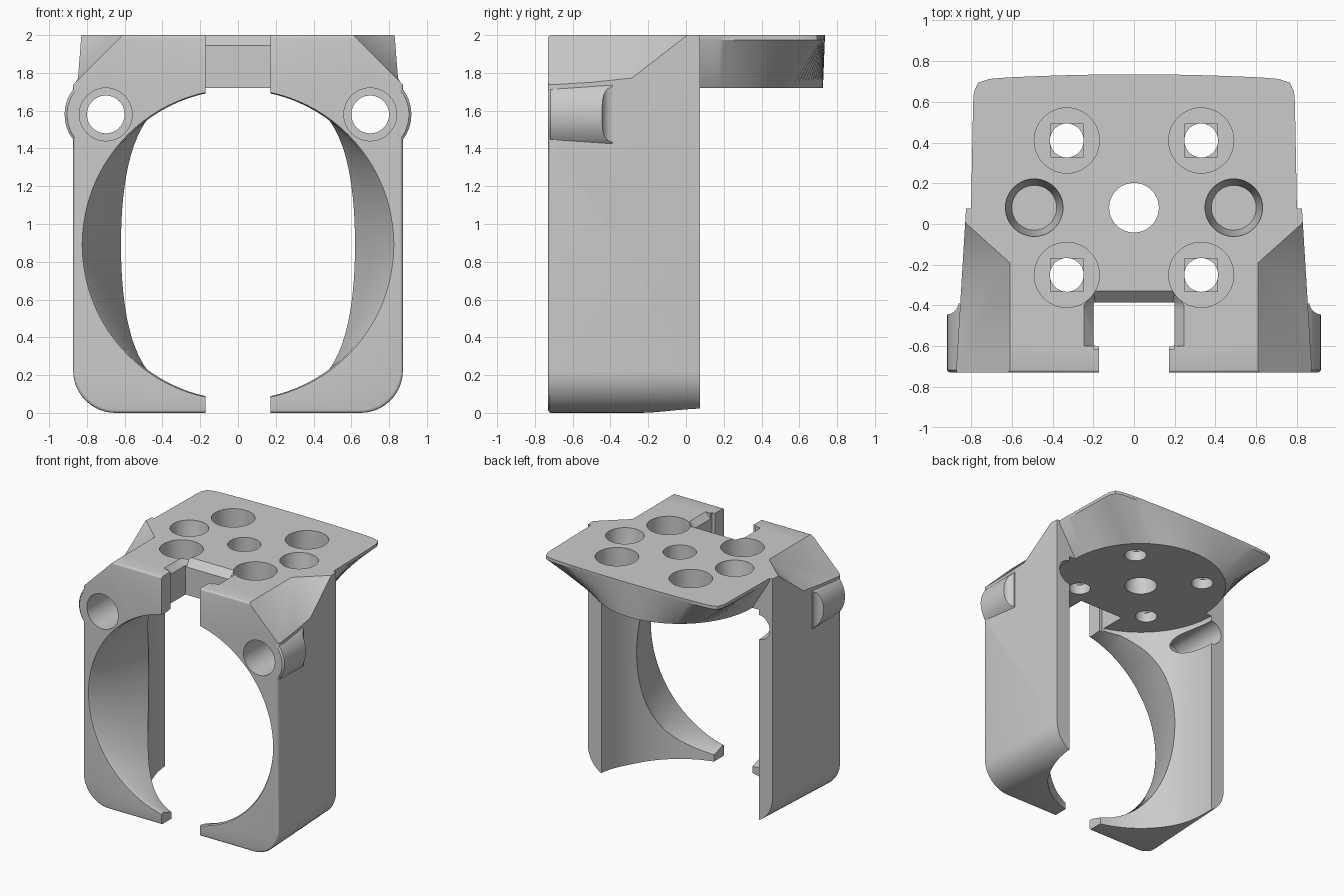
import bpy, bmesh
from math import sin, cos, pi, radians

cube = bpy.data.objects.get("Cube")
if cube:
    bpy.data.objects.remove(cube, do_unlink=True)

grey = bpy.data.materials.new("light grey")
grey.use_nodes = True
grey.diffuse_color = (0.6, 0.6, 0.6, 1)
grey.node_tree.nodes["Principled BSDF"].inputs["Base Color"].default_value = (0.6, 0.6, 0.6, 1)

CY = 0.08       # centre of the round cavity and of the deck
FRONT, BACK = -0.73, 0.075


def finish(bm, name):
    bmesh.ops.recalc_face_normals(bm, faces=bm.faces)
    mesh = bpy.data.meshes.new(name)
    bm.to_mesh(mesh)
    bm.free()
    ob = bpy.data.objects.new(name, mesh)
    bpy.context.collection.objects.link(ob)
    mesh.materials.append(grey)
    return ob


def loft(name, rings):
    """Closed skin through rings with equal point counts."""
    bm = bmesh.new()
    rows = [[bm.verts.new(p) for p in ring] for ring in rings]
    n = len(rows[0])
    for a, b in zip(rows, rows[1:]):
        for i in range(n):
            j = (i + 1) % n
            bm.faces.new((a[i], a[j], b[j], b[i]))
    bm.faces.new(rows[0])
    bm.faces.new(rows[-1])
    return finish(bm, name)


def hull(name, points):
    bm = bmesh.new()
    for p in points:
        bm.verts.new(p)
    bmesh.ops.convex_hull(bm, input=bm.verts)
    return finish(bm, name)


def box(name, x0, x1, y0, y1, z0, z1):
    return hull(name, [(x, y, z) for x in (x0, x1) for y in (y0, y1) for z in (z0, z1)])


def angles(n):
    return [2 * pi * i / n for i in range(n)]


def upright(name, x, y, steps, n=48):
    """Round form along z; steps are (z, radius)."""
    return loft(name, [[(x + r * cos(a), y + r * sin(a), z) for a in angles(n)] for z, r in steps])


def lying(name, x, z, steps, n=48):
    """Round form along y; steps are (y, radius)."""
    return loft(name, [[(x + r * cos(a), y, z + r * sin(a)) for a in angles(n)] for y, r in steps])


def combine(target, tool, how):
    mod = target.modifiers.new(how.lower(), 'BOOLEAN')
    mod.operation, mod.solver, mod.object = how, 'EXACT', tool
    bpy.context.view_layer.objects.active = target
    bpy.ops.object.modifier_apply(modifier=mod.name)
    bpy.data.objects.remove(tool, do_unlink=True)


# Clamp body: tall block with rounded lower corners, narrowing to the back
R, W = 0.225, 0.873
half = [(W - R + R * sin(a), R - R * cos(a)) for a in (pi / 2 * i / 12 for i in range(13))]
half.append((W, 2.0))
outline = half + [(-x, z) for x, z in reversed(half)]


def section(y, narrow, inset):
    return [(x * narrow * (1 - inset), y, 1 + (z - 1) * (1 - inset)) for x, z in outline]


E = 0.015       # rounding of the front edge
front_edge = [section(FRONT + E * (1 - cos(a)), 1, E * (1 - sin(a))) for a in (0, pi / 6, pi / 3, pi / 2)]
body = loft("clamp_body", front_edge + [section(BACK, 0.945, 0)])

# Deck: thin rectangular rim with soft corners, blending down into a round base
rim, base = [], []
for a in angles(128):
    c, s = cos(a), sin(a)
    m = (abs(c) ** 24 + abs(s) ** 24) ** (1 / 24)
    u, v = c / m, s / m
    rim.append(((0.8 - 0.012 * v) * u, CY + 0.655 * v - 0.025 * u * u * max(v, 0)))
    base.append((0.645 * c, CY + 0.645 * s, 1.72))
deck = loft("deck", [base] + [[(x, y, z) for x, y in rim] for z in (1.975, 2.0)])
combine(body, deck, 'UNION')

# Screw bosses on the sides, with a hollow curve where they run into the wall
for s in (-1, 1):
    boss = lying("boss", s * 0.7, 1.58, [(FRONT, 0.205), (-0.718, 0.218), (-0.39, 0.218)])
    combine(boss, upright("boss_fillet", s * 0.925, -0.38, [(1.2, 0.065), (1.9, 0.065)]), 'DIFFERENCE')
    combine(body, boss, 'UNION')

# Upright round cavity behind the front frame
combine(body, upright("cavity", 0, CY, [(-0.2, 0.705), (1.72, 0.705)], 96), 'DIFFERENCE')

# Front opening: a circle that narrows sideways as it goes in
rings = []
for y, rx, rz in ((-0.75, 0.832, 0.832), (-0.73, 0.825, 0.825), (-0.71, 0.812, 0.82),
                  (-0.427, 0.692, 0.92), (-0.256, 0.62, 0.98), (-0.15, 0.575, 1.0)):
    rings.append([(rx * cos(a), y, min(0.89 + rz * sin(a), 1.718)) for a in angles(96)])
combine(body, loft("opening", rings), 'DIFFERENCE')

# Slot through the front, with a wider chamfered notch behind it
combine(body, box("slot", -0.172, 0.172, -0.8, -0.5, -0.1, 2.1), 'DIFFERENCE')
combine(body, box("notch", -0.2, 0.2, -0.615, -0.385, 1.55, 2.1), 'DIFFERENCE')
combine(body, hull("notch_chamfer",
                   [(s * x, y, z) for s in (-1, 1) for x, y, z in
                    ((0.19, -0.385, 1.945), (0.19, -0.6, 1.945),
                     (0.2, -0.325, 2.005), (0.25, -0.4, 2.005), (0.25, -0.6, 2.005))]), 'DIFFERENCE')

for s in (-1, 1):
    # Sloped shoulder with a triangular end
    pts = [(0.61, -0.8, 2), (0.61, -0.19, 2), (1.1, -0.39, 1.53), (1.1, -0.8, 1.51), (1.1, 0.25, 2),
           (0.61, -0.8, 2.3), (0.61, -0.19, 2.3), (1.1, 0.25, 2.3), (1.1, -0.8, 2.3)]
    combine(body, hull("shoulder", [(s * x, y, z) for x, y, z in pts]), 'DIFFERENCE')
    # Stepped screw hole through the boss
    combine(body, lying("screw_hole", s * 0.7, 1.58, [(-0.8, 0.14), (-0.41, 0.14), (-0.41, 0.1),
                                                      (0.2, 0.1)]), 'DIFFERENCE')
    # Blind tapered socket in the deck
    combine(body, upright("socket", s * 0.49, CY, [(2.02, 0.143), (1.98, 0.14), (1.82, 0.11)]), 'DIFFERENCE')
    # Stepped bolt holes in the deck, with a square ledge under the counterbore
    for y in (0.41, -0.25):
        x = s * 0.33
        combine(body, upright("bolt_hole", x, y, [(2.1, 0.16), (1.83, 0.16), (1.83, 0.083),
                                                  (1.6, 0.083)]), 'DIFFERENCE')
        combine(body, box("ledge", x - 0.081, x + 0.081, y - 0.081, y + 0.081, 1.8, 1.9), 'DIFFERENCE')

# Central hole in the deck
combine(body, upright("centre_hole", 0, CY, [(2.1, 0.122), (1.6, 0.122)]), 'DIFFERENCE')

# Smooth curved faces, keep the edges crisp
bpy.ops.object.select_all(action='DESELECT')
body.select_set(True)
bpy.context.view_layer.objects.active = body
bpy.ops.object.shade_smooth_by_angle(angle=radians(32))
